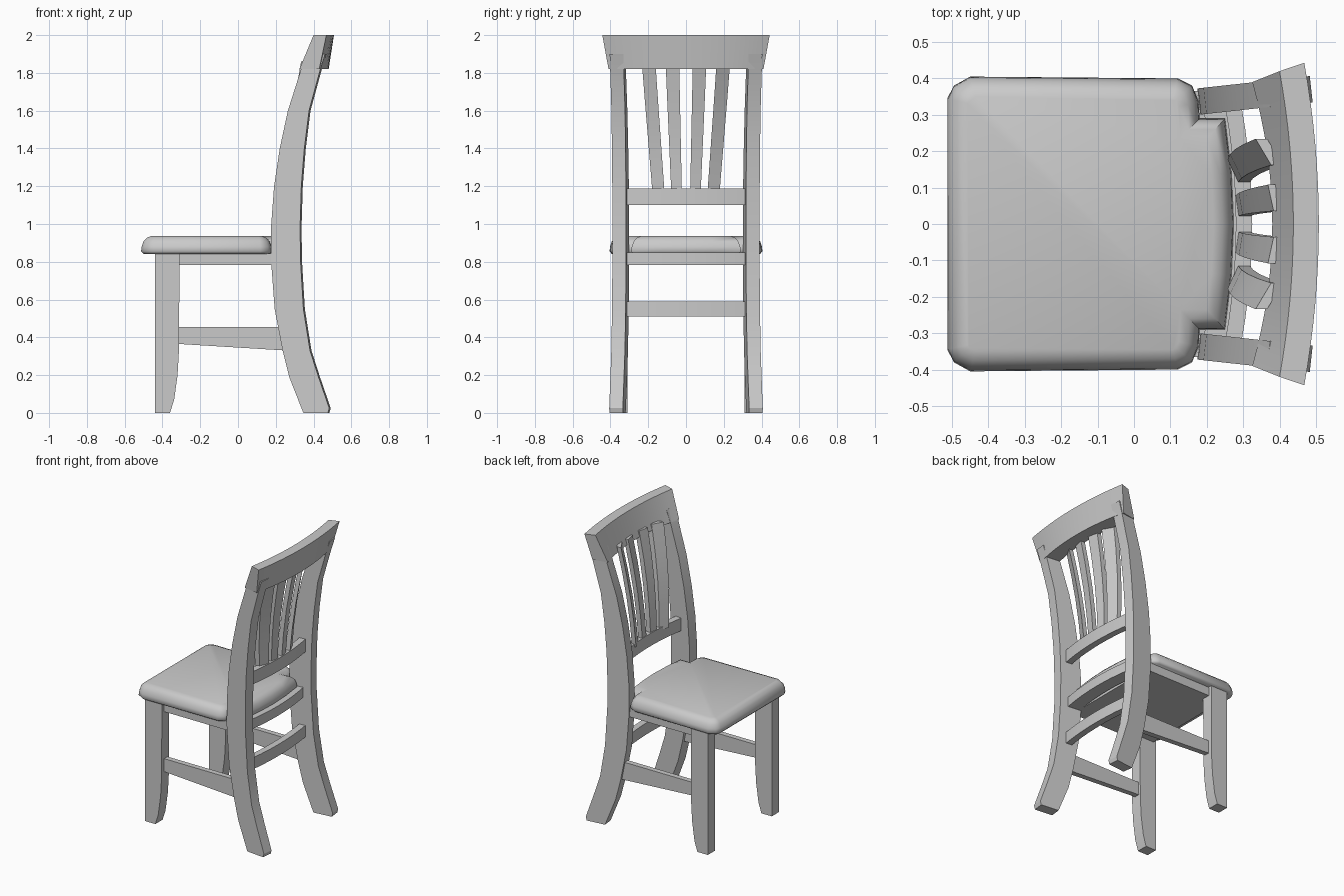
import bpy
import bmesh
import math
from mathutils import Vector

default = bpy.data.objects.get("Cube")
if default:
    bpy.data.objects.remove(default, do_unlink=True)

GREY = (0.59, 0.59, 0.59, 1.0)
grey = bpy.data.materials.new("plain_grey")
grey.use_nodes = True
grey.diffuse_color = GREY
grey.node_tree.nodes["Principled BSDF"].inputs["Base Color"].default_value = GREY


def loft(name, rings, mirror=False, angle=30):
    """Skin a list of equal-sized rings and cap both ends."""
    bm = bmesh.new()
    loops = [[bm.verts.new(p) for p in ring] for ring in rings]
    n = len(loops[0])
    for a, b in zip(loops, loops[1:]):
        for i in range(n):
            j = (i + 1) % n
            bm.faces.new((a[i], a[j], b[j], b[i]))
    bm.faces.new(loops[0])
    bm.faces.new(loops[-1])
    bmesh.ops.recalc_face_normals(bm, faces=bm.faces)
    mesh = bpy.data.meshes.new(name)
    bm.to_mesh(mesh)
    bm.free()
    mesh.materials.append(grey)
    obj = bpy.data.objects.new(name, mesh)
    bpy.context.collection.objects.link(obj)
    bpy.ops.object.select_all(action='DESELECT')
    obj.select_set(True)
    bpy.context.view_layer.objects.active = obj
    bpy.ops.object.shade_smooth_by_angle(angle=math.radians(angle))
    if mirror:
        mod = obj.modifiers.new("mirror", 'MIRROR')
        mod.use_axis = (False, True, False)
        mod.use_mirror_merge = False
    return obj


def side_profile(name, profile, y0, y1, mirror=True):
    """Extrude an (x, z) outline along y."""
    return loft(name, [[(x, y, z) for x, z in profile] for y in (y0, y1)], mirror)


def bowed_rail(name, x, depth, z0, z1, half, bow, steps=10):
    """Cross rail that bows backwards in its middle."""
    rings = []
    for i in range(steps + 1):
        t = 2 * i / steps - 1
        xa = x + bow * (1 - t * t)
        y = half * t
        rings.append([(xa, y, z0), (xa + depth, y, z0), (xa + depth, y, z1), (xa, y, z1)])
    return loft(name, rings)


def inset(outline, d):
    """Move a counter-clockwise outline inwards by d with mitred corners."""
    result = []
    for i, p in enumerate(outline):
        e0 = (p - outline[i - 1]).normalized()
        e1 = (outline[(i + 1) % len(outline)] - p).normalized()
        n0, n1 = Vector((-e0.y, e0.x)), Vector((-e1.y, e1.x))
        result.append(p + (n0 + n1) * d / (1 + n0.dot(n1)))
    return result


# Cushion: notched around the rear legs, with a rounded rim
half = [(-0.513, -0.345), (-0.495, -0.38), (-0.45, -0.405), (0.12, -0.40),
        (0.16, -0.38), (0.178, -0.335), (0.18, -0.29), (0.25, -0.29), (0.268, -0.14)]
outline = [Vector(p) for p in half] + [Vector((0.274, 0))]
outline += [Vector((x, -y)) for x, y in reversed(half)]
levels = [(0.012, 0.842), (0.0, 0.855), (0.003, 0.88), (0.012, 0.907),
          (0.03, 0.927), (0.055, 0.937)]
loft("seat_cushion", [[(p.x, p.y, z) for p in inset(outline, d)] for d, z in levels], angle=50)

# Seat frame below the cushion
frame = [(-0.42, 0.782), (0.20, 0.782), (0.20, 0.845), (-0.42, 0.845)]
side_profile("seat_frame", frame, -0.365, 0.365, mirror=False)
bowed_rail("rear_seat_rail", 0.19, 0.09, 0.782, 0.85, 0.32, 0.03)

# Front legs, tapered on their inner face near the floor
front_leg = [(-0.44, 0), (-0.36, 0), (-0.338, 0.07), (-0.32, 0.2), (-0.312, 0.34),
             (-0.31, 0.845), (-0.44, 0.845)]
side_profile("front_legs", front_leg, 0.31, 0.39)

# Rear legs: swept posts (z, front x, back x), turned slightly outwards
posts = [(0, 0.35, 0.48), (0.025, 0.34, 0.487), (0.19, 0.275, 0.43), (0.33, 0.24, 0.385),
         (0.55, 0.198, 0.35), (0.82, 0.178, 0.334), (1.0, 0.18, 0.333), (1.2, 0.195, 0.339),
         (1.4, 0.225, 0.355), (1.6, 0.268, 0.38), (1.82, 0.338, 0.44), (1.9, 0.37, 0.465)]
TURN = 0.11
rings = []
for z, xa, xb in posts:
    ring = []
    for x, side in ((xa, -0.036), (xb, -0.036), (xb, 0.036), (xa, 0.036)):
        ring.append((x - TURN * side, 0.35 + side + TURN * (x - 0.3), z))
    rings.append(ring)
loft("rear_legs", rings, mirror=True)

# Side stretchers between front and rear legs
stretcher = [(-0.33, 0.366), (0.26, 0.33), (0.26, 0.455), (-0.33, 0.455)]
side_profile("side_stretchers", stretcher, 0.325, 0.362)

# Rear stretcher and lower back rail
bowed_rail("rear_stretcher", 0.25, 0.045, 0.51, 0.59, 0.325, 0.025)
bowed_rail("lower_back_rail", 0.25, 0.045, 1.10, 1.188, 0.325, 0.03)

# Fanned back slats
for name, y_low, y_high, w_low, w_high in (
        ("inner_slats", 0.05, 0.072, 0.028, 0.036),
        ("outer_slats", 0.146, 0.198, 0.032, 0.036)):
    rings = []
    for t, x, z in ((0, 0.30, 1.17), (0.25, 0.311, 1.34), (0.5, 0.33, 1.51),
                    (0.75, 0.358, 1.68), (1, 0.395, 1.86)):
        y = y_low + (y_high - y_low) * t
        w = w_low + (w_high - w_low) * t
        x -= 0.6 * y * y
        skew = 0.3 * y * w / 0.1
        rings.append([(x - 0.016 + skew, y - w, z), (x + 0.016 + skew, y - w, z),
                      (x + 0.016 - skew, y + w, z), (x - 0.016 - skew, y + w, z)])
    loft(name, rings, mirror=True)

# Curved top rail, leaning back and flaring towards the top
rings = []
for i in range(17):
    t = i / 8 - 1
    bow = 1 - t * t
    rings.append([(0.325 + 0.055 * bow, 0.39 * t, 1.82), (0.43 + 0.05 * bow, 0.41 * t, 1.82),
                  (0.468 + 0.04 * bow, 0.443 * t, 2.0), (0.40 + 0.038 * bow, 0.42 * t, 2.0)])
loft("top_rail", rings)
